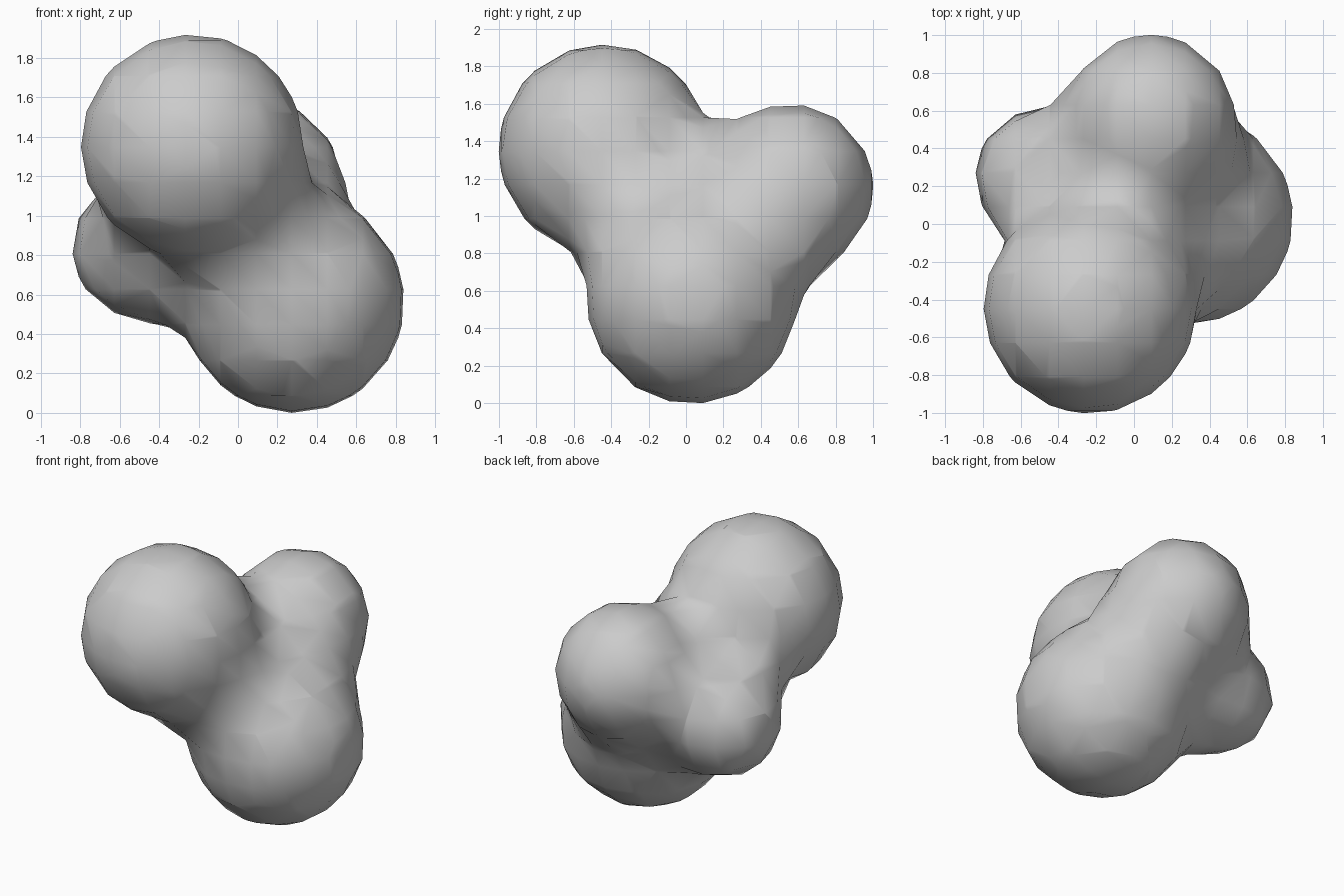
import bpy

if "Cube" in bpy.data.objects:
    bpy.data.objects.remove(bpy.data.objects["Cube"])

# Visible lobes: centre and apparent radius
lobes = [
    ((-0.235, -0.44, 1.357), 0.563),   # large upper front lobe
    ((0.28, 0.03, 0.563), 0.563),      # large lower right lobe
    ((0.085, 0.555, 1.155), 0.445),    # medium rear lobe
    ((-0.48, 0.25, 0.84), 0.362),      # small left lobe
]

# Blend the lobes into a single soft skin
meta = bpy.data.metaballs.new("blob_field")
meta.resolution = meta.render_resolution = 0.18
meta.threshold = 0.6
field = bpy.data.objects.new("blob_field", meta)
bpy.context.scene.collection.objects.link(field)
surface_ratio = (1 - (0.6 / 2) ** (1 / 3)) ** 0.5   # skin radius / field radius
for centre, radius in lobes:
    ball = meta.elements.new(type='BALL')
    ball.co = centre
    ball.stiffness = 2
    ball.radius = radius / surface_ratio

# Turn the skin into a smooth shaded mesh
bpy.context.view_layer.update()
deps = bpy.context.evaluated_depsgraph_get()
mesh = bpy.data.meshes.new_from_object(field.evaluated_get(deps))
blob = bpy.data.objects.new("blob", mesh)
bpy.context.scene.collection.objects.link(blob)
bpy.data.objects.remove(field)
mesh.shade_smooth()

# Stand on the ground and centre
lo = [min(v.co[i] for v in mesh.vertices) for i in range(3)]
hi = [max(v.co[i] for v in mesh.vertices) for i in range(3)]
for v in mesh.vertices:
    v.co.x -= (lo[0] + hi[0]) / 2
    v.co.y -= (lo[1] + hi[1]) / 2
    v.co.z -= lo[2]
